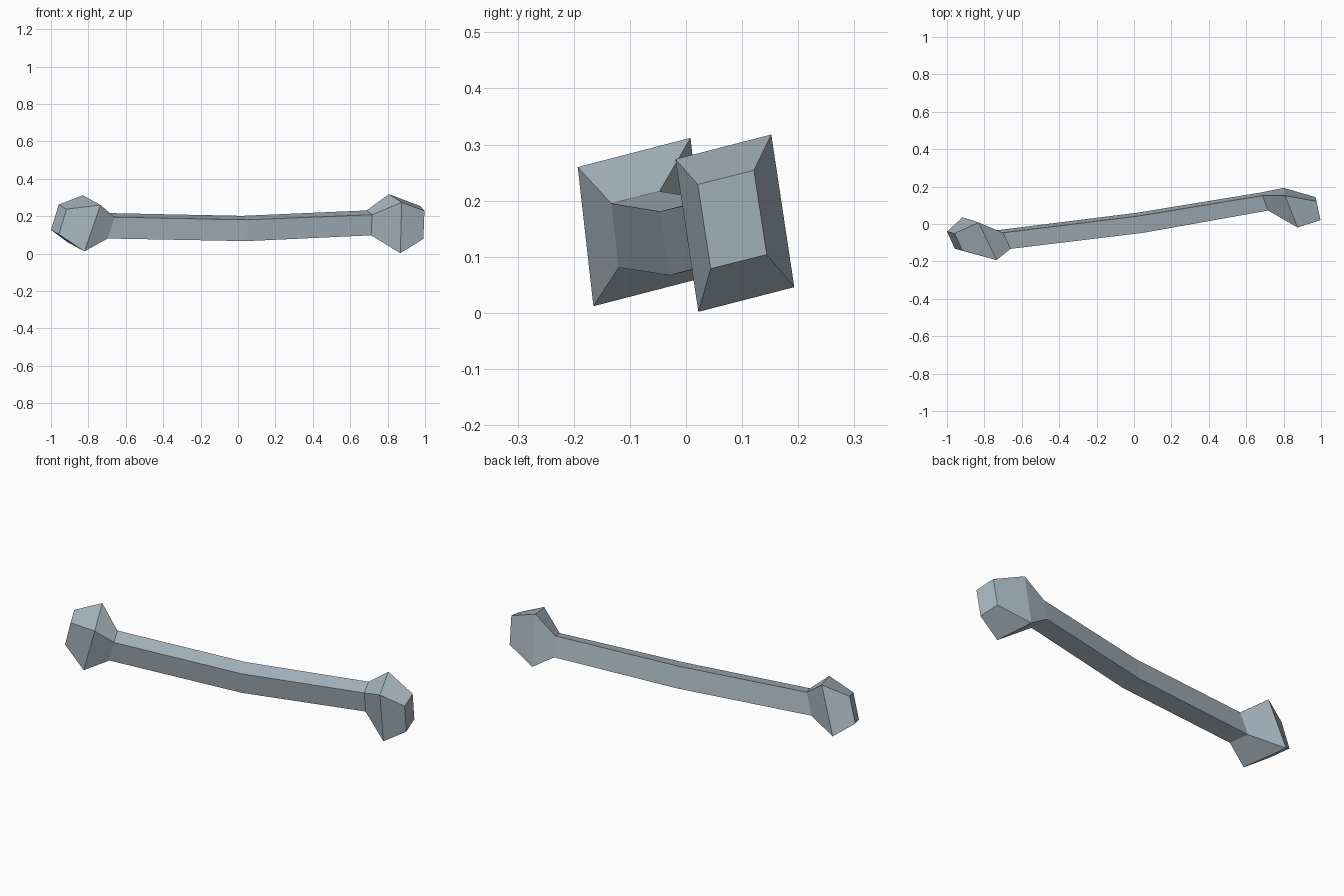
import bpy, bmesh
from mathutils import Vector

# Bone colour
mat = bpy.data.materials.new("blue grey")
mat.diffuse_color = (0.40, 0.48, 0.54, 1.0)

# Four-sided sections along the bone: (top front corner, edge to the back, edge downwards)
sections = [
    ((-0.917, -0.142, 0.238), (-0.042, 0.092, 0.024), (-0.041, 0.010, -0.135)),  # left tip
    ((-0.735, -0.193, 0.260), (-0.095, 0.201, 0.052), (-0.086, 0.028, -0.248)),  # left knob
    ((-0.660, -0.133, 0.195), (-0.040, 0.086, 0.022), (-0.037, 0.013, -0.114)),  # left neck
    ((0.050, -0.047, 0.181), (-0.030, 0.089, 0.021), (-0.005, 0.018, -0.114)),   # shaft middle
    ((0.717, 0.072, 0.208), (-0.030, 0.080, 0.023), (-0.005, 0.017, -0.110)),    # right neck
    ((0.875, -0.019, 0.274), (-0.068, 0.171, 0.044), (-0.007, 0.041, -0.272)),   # right knob
    ((0.997, 0.021, 0.229), (-0.021, 0.100, 0.025), (-0.006, 0.023, -0.150)),    # right tip
]

# Loft the sections into one closed low-poly solid
bm = bmesh.new()
rings = []
for corner, across, down in sections:
    c, a, d = Vector(corner), Vector(across), Vector(down)
    rings.append([bm.verts.new(p) for p in (c, c + a, c + a + d, c + d)])
for r, s in zip(rings, rings[1:]):
    for i in range(4):
        j = (i + 1) % 4
        bm.faces.new((r[i], r[j], s[j], s[i]))
bm.faces.new(rings[0])
bm.faces.new(rings[-1])
bmesh.ops.recalc_face_normals(bm, faces=bm.faces)

mesh = bpy.data.meshes.new("bone")
bm.to_mesh(mesh)
bm.free()
mesh.materials.append(mat)
bone = bpy.data.objects.new("bone", mesh)
bpy.context.collection.objects.link(bone)
